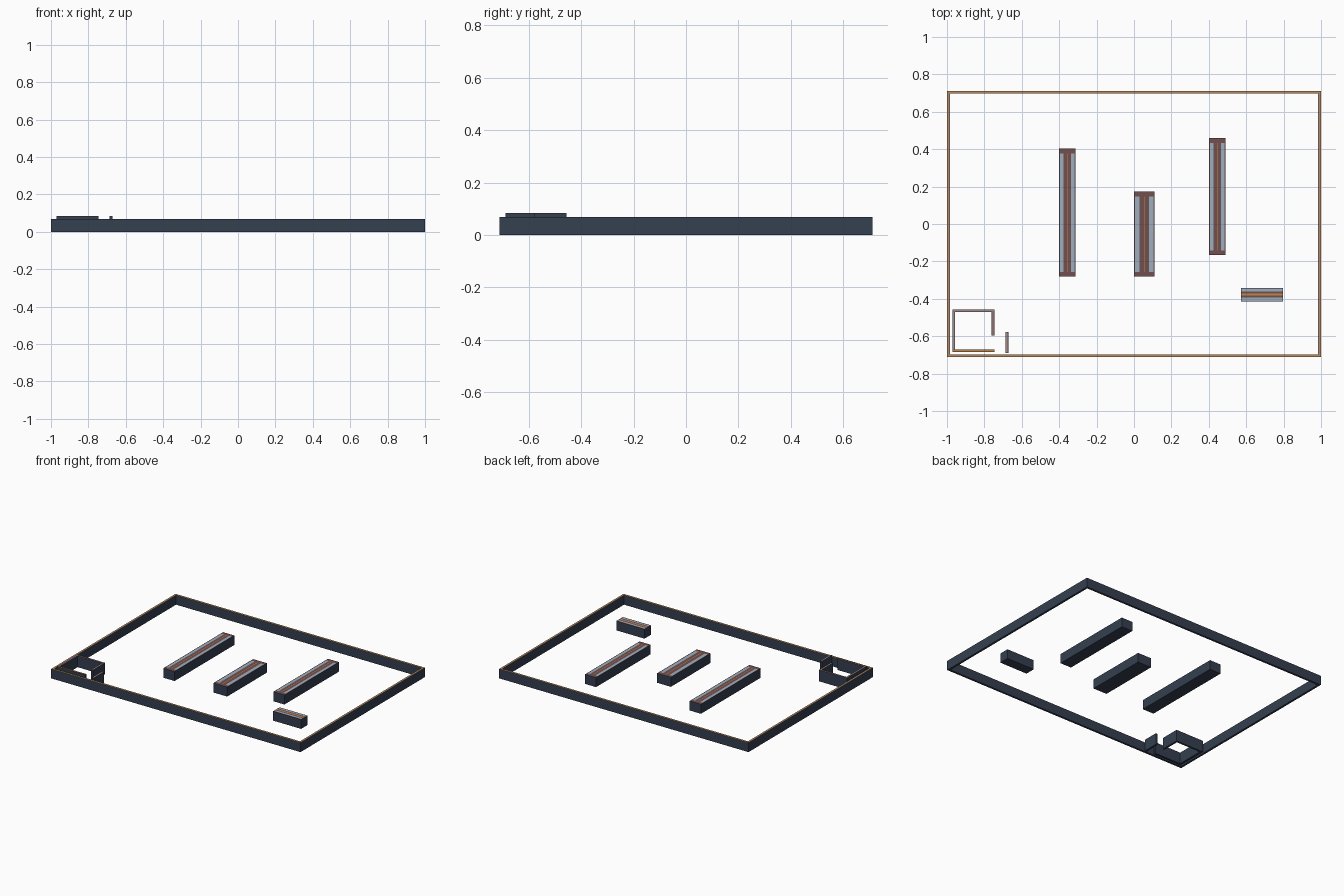
import bpy, bmesh
from mathutils import Matrix, Vector

if "Cube" in bpy.data.objects:
    bpy.data.objects.remove(bpy.data.objects["Cube"])


def material(name, rgb):
    m = bpy.data.materials.new(name)
    m.diffuse_color = (*rgb, 1)
    m.use_nodes = True
    m.node_tree.nodes["Principled BSDF"].inputs["Base Color"].default_value = m.diffuse_color
    return m


SLATE = material("slate", (0.035, 0.05, 0.08))
ORANGE = material("orange", (0.55, 0.25, 0.06))
BROWN = material("brown", (0.17, 0.08, 0.08))
BLUE = material("pale_blue", (0.33, 0.43, 0.52))
MAUVE = material("mauve", (0.35, 0.27, 0.29))
MATS = [SLATE, ORANGE, BROWN, BLUE, MAUVE]
CAP = 0.0015


def solid(name, boxes):
    """One object from boxes given as (x0, x1, y0, y1, z0, z1, material)."""
    bm = bmesh.new()
    for x0, x1, y0, y1, z0, z1, mat in boxes:
        mtx = Matrix.Translation(((x0 + x1) / 2, (y0 + y1) / 2, (z0 + z1) / 2)) \
            @ Matrix.Diagonal((x1 - x0, y1 - y0, z1 - z0, 1))
        verts = bmesh.ops.create_cube(bm, size=1, matrix=mtx)["verts"]
        for f in {f for v in verts for f in v.link_faces}:
            f.material_index = MATS.index(mat)
    me = bpy.data.meshes.new(name)
    bm.to_mesh(me)
    bm.free()
    for m in MATS:
        me.materials.append(m)
    ob = bpy.data.objects.new(name, me)
    bpy.context.collection.objects.link(ob)
    return ob


def striped(x0, x1, y0, y1, h, stripes):
    """Dark body topped by flush stripes (end fraction, material) across its short side."""
    boxes = [(x0, x1, y0, y1, 0, h - CAP, SLATE)]
    a = 0
    for b, mat in stripes:
        if x1 - x0 < y1 - y0:
            w = x1 - x0
            boxes.append((x0 + a * w, x0 + b * w, y0, y1, h - CAP, h, mat))
        else:
            w = y1 - y0
            boxes.append((x0, x1, y0 + a * w, y0 + b * w, h - CAP, h, mat))
        a = b
    return boxes


# outer walls of the floor plan
H, T, W, D = 0.069, 0.015, 1.0, 0.712
trim = [(0.35, ORANGE), (0.65, MAUVE), (1, ORANGE)]
solid("outer_walls",
      striped(-W, W, -D, -D + T, H, trim) + striped(-W, W, D - T, D, H, trim)
      + striped(-W, -W + T, -D + T, D - T, H, trim)
      + striped(W - T, W, -D + T, D - T, H, trim))

# small corner room with a doorway, slightly taller
HR, R = 0.083, 0.014
trim = [(0.25, BROWN), (0.75, MAUVE), (1, BROWN)]
solid("corner_room",
      striped(-0.971, -0.747, -0.684, -0.684 + R, HR, [(0.25, BROWN), (0.75, ORANGE), (1, BROWN)])
      + striped(-0.971, -0.747, -0.456 - R, -0.456, HR, trim)
      + striped(-0.971, -0.971 + R, -0.684 + R, -0.456 - R, HR, trim)
      + striped(-0.747 - R, -0.747, -0.597, -0.456 - R, HR, trim))
solid("screen_wall", striped(-0.687, -0.672, -0.69, -0.577, HR, trim))

# free-standing shelf units: pale side strips, brown spine with a thin centre line
shelf = [(0.06, BROWN), (0.27, BLUE), (0.48, BROWN), (0.52, ORANGE),
         (0.73, BROWN), (0.94, BLUE), (1, BROWN)]
for name, x0, x1, y0, y1 in (("left_shelf", -0.402, -0.312, -0.281, 0.403),
                             ("middle_shelf", 0.0, 0.110, -0.281, 0.173),
                             ("right_shelf", 0.400, 0.489, -0.166, 0.459)):
    e = 0.025
    boxes = [(x0, x1, y0, y1, 0, H - CAP, SLATE)]
    boxes += striped(x0, x1, y0 + e, y1 - e, H, shelf)[1:]
    boxes += [(x0, x1, y0, y0 + e, H - CAP, H, BROWN),
              (x0, x1, y1 - e, y1, H - CAP, H, BROWN)]
    solid(name, boxes)

# low counter lying across the room
solid("counter", striped(0.572, 0.796, -0.414, -0.341, H,
                         [(0.05, BROWN), (0.27, BLUE), (0.42, BROWN), (0.58, ORANGE),
                          (0.73, BROWN), (0.95, BLUE), (1, BROWN)]))
